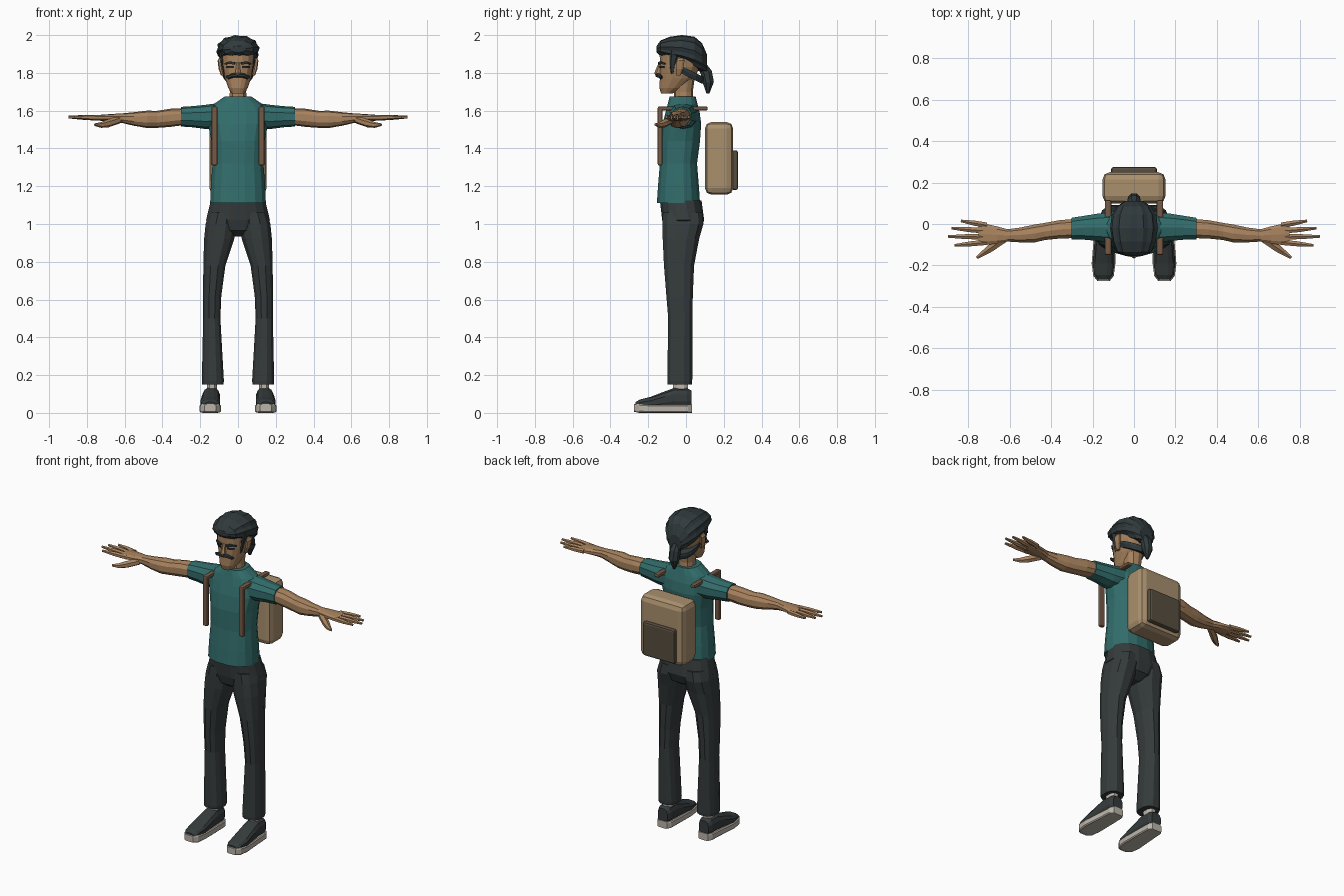
import bpy, bmesh, math
from mathutils import Vector


def material(name, r, g, b):
    m = bpy.data.materials.new(name)
    m.diffuse_color = (r, g, b, 1)
    return m


TEAL = material("teal_cloth", .032, .155, .15)
SKIN = material("tan_skin", .39, .225, .112)
TROUSER = material("charcoal_cloth", .036, .044, .045)
HAIR = material("dark_hair", .030, .042, .046)
CANVAS = material("canvas", .40, .28, .155)
POCKET = material("dark_canvas", .095, .075, .05)
STRAP = material("strap_brown", .18, .10, .06)
SOLE = material("pale_rubber", .50, .46, .40)
DARK = material("eye_dark", .012, .015, .018)


def skin_rings(name, rings, mat):
    """Bridge a list of closed point rings and cap both ends."""
    bm = bmesh.new()
    vs = [[bm.verts.new(p) for p in ring] for ring in rings]
    n = len(vs[0])
    for a, b in zip(vs, vs[1:]):
        for i in range(n):
            j = (i + 1) % n
            bm.faces.new((a[i], a[j], b[j], b[i]))
    bm.faces.new(vs[0])
    bm.faces.new(vs[-1])
    bmesh.ops.recalc_face_normals(bm, faces=bm.faces)
    me = bpy.data.meshes.new(name)
    bm.to_mesh(me)
    bm.free()
    me.materials.append(mat)
    ob = bpy.data.objects.new(name, me)
    bpy.context.collection.objects.link(ob)
    return ob


def loft(name, axis, sections, mat, n=12, power=2.4, side=1, tilt=0, ridge=0):
    """Sections: position on axis, two centres, two radii (in x, y, z order)."""
    rings = []
    for pos, ca, cb, ra, rb in sections:
        ring = []
        for i in range(n):
            t = 2 * math.pi * (i + .5) / n
            c, s = math.cos(t), math.sin(t)
            k = 1 - ridge * (i % 2)
            a = ca + k * ra * math.copysign(abs(c) ** (2 / power), c)
            b = cb + k * rb * math.copysign(abs(s) ** (2 / power), s)
            p = {'x': (pos, a, b), 'y': (a, pos, b), 'z': (a, b, pos + tilt * (b - cb))}[axis]
            ring.append((p[0] * side, p[1], p[2]))
        rings.append(ring)
    return skin_rings(name, rings, mat)


def tube(name, points, radii, mat, n=6, side=1, up=(0, 0, 1)):
    """Tapered tube along a short path."""
    pts = [Vector((p[0] * side, p[1], p[2])) for p in points]
    rings = []
    for i, (p, r) in enumerate(zip(pts, radii)):
        d = (pts[min(i + 1, len(pts) - 1)] - pts[max(i - 1, 0)]).normalized()
        u = d.cross(Vector(up)).normalized()
        v = u.cross(d)
        rings.append([p + r * (u * math.cos(t) + v * math.sin(t))
                      for t in (2 * math.pi * (k + .5) / n for k in range(n))])
    return skin_rings(name, rings, mat)


def box(name, lo, hi, mat, bevel, segments=2):
    bpy.ops.mesh.primitive_cube_add(size=1, location=[(a + b) / 2 for a, b in zip(lo, hi)])
    ob = bpy.context.object
    ob.name = name
    ob.scale = [b - a for a, b in zip(lo, hi)]
    bpy.ops.object.transform_apply(location=False, rotation=False, scale=True)
    mod = ob.modifiers.new("rounded", 'BEVEL')
    mod.width, mod.segments = bevel, segments
    ob.data.materials.append(mat)
    return ob


# Shirt and hips
loft("shirt", 'z', [(1.11, 0, -.04, .150, .116), (1.2, 0, -.04, .146, .110),
                    (1.32, 0, -.04, .137, .100), (1.44, 0, -.032, .143, .108),
                    (1.53, 0, -.022, .162, .104), (1.59, 0, -.018, .165, .092),
                    (1.635, 0, -.018, .13, .08), (1.675, 0, -.018, .072, .07)], TEAL, 16)
loft("hips", 'z', [(.935, 0, -.02, .045, .05), (.965, 0, -.018, .12, .095),
                   (1.02, 0, -.015, .172, .113), (1.125, 0, -.028, .146, .112)], TROUSER, 16)

# Neck, head and nose
loft("neck", 'z', [(1.63, 0, -.012, .05, .053), (1.70, 0, -.014, .045, .05),
                   (1.80, 0, -.01, .055, .06)], SKIN, 10)
loft("head", 'z', [(1.69, 0, -.102, .034, .03), (1.72, 0, -.08, .052, .062),
                   (1.77, 0, -.048, .070, .092), (1.83, 0, -.032, .086, .108),
                   (1.90, 0, -.027, .092, .114), (1.96, 0, -.025, .07, .085)], SKIN, 16)
loft("nose", 'z', [(1.788, 0, -.14, .016, .022), (1.80, 0, -.142, .016, .026),
                   (1.855, 0, -.132, .008, .012)], SKIN, 6)

# Swept-back hair, nape band and ponytail
loft("swept_hair", 'y', [(-.155, 0, 1.925, .04, .018), (-.135, 0, 1.93, .085, .042),
                         (-.085, 0, 1.928, .105, .064), (-.02, 0, 1.922, .116, .079),
                         (.045, 0, 1.905, .108, .087), (.085, 0, 1.88, .083, .078),
                         (.11, 0, 1.85, .045, .05)], HAIR, 24, 2.1, ridge=.07)
loft("nape_hair", 'z', [(1.785, 0, 0, .08, .088), (1.81, 0, 0, .09, .095),
                        (1.825, 0, 0, .09, .095)], HAIR, 16, 2.2, tilt=-.5)
tube("ponytail", [(0, .085, 1.84), (0, .108, 1.80), (0, .118, 1.75), (0, .116, 1.69)],
     (.025, .033, .032, .008), HAIR, 8, up=(1, 0, 0))

# Backpack with pocket
box("backpack", (-.152, .10, 1.155), (.152, .25, 1.54), CANVAS, .035)
box("backpack_pocket", (-.11, .24, 1.18), (.11, .275, 1.39), POCKET, .011)

for s, tag in ((-1, "left"), (1, "right")):
    # Sleeve, arm and hand
    loft(tag + "_sleeve", 'x', [(.09, -.016, 1.572, .078, .07), (.18, -.016, 1.567, .068, .063),
                                (.24, -.018, 1.568, .06, .056), (.302, -.022, 1.568, .054, .052)],
         TEAL, 10, side=s)
    loft(tag + "_arm", 'x', [(.29, -.022, 1.568, .048, .045), (.36, -.026, 1.562, .046, .048),
                             (.43, -.036, 1.554, .043, .045), (.48, -.046, 1.554, .045, .046),
                             (.55, -.053, 1.556, .037, .036), (.61, -.055, 1.56, .031, .026),
                             (.66, -.053, 1.562, .043, .021), (.72, -.05, 1.562, .054, .017),
                             (.75, -.048, 1.563, .047, .012)], SKIN, 10, side=s)
    for name, y0, x1, y1 in (("little", -.006, .835, .015), ("ring", -.034, .88, -.02),
                             ("middle", -.062, .898, -.06), ("index", -.088, .865, -.103)):
        tube(f"{tag}_{name}_finger", [(.71, y0, 1.562), ((.71 + x1) / 2, (y0 + y1) / 2, 1.564),
                                      (x1, y1, 1.566)], (.015, .014, .007), SKIN, side=s)
    tube(tag + "_thumb", [(.63, -.075, 1.552), (.69, -.115, 1.532), (.725, -.14, 1.524),
                          (.758, -.163, 1.526)], (.02, .021, .015, .007), SKIN, side=s)

    # Trouser leg
    loft(tag + "_trouser_leg", 'z', [(.15, .133, -.033, .058, .066), (.17, .133, -.033, .06, .068),
                                     (.5, .139, -.03, .047, .066), (.62, .137, -.034, .05, .072),
                                     (.78, .125, -.037, .06, .082), (.92, .1, -.027, .082, .099),
                                     (1.0, .09, -.016, .084, .111), (1.06, .08, -.018, .076, .108)],
         TROUSER, 12, side=s)

    # Sock, shoe and sole
    loft(tag + "_sock", 'z', [(.09, .14, -.03, .03, .042), (.18, .136, -.03, .028, .042)],
         SOLE, 8, side=s)
    loft(tag + "_shoe", 'y', [(.028, .142, .075, .034, .045), (.005, .142, .08, .045, .052),
                              (-.06, .142, .08, .047, .054), (-.11, .144, .07, .05, .046),
                              (-.19, .147, .052, .054, .033), (-.245, .147, .047, .046, .024),
                              (-.268, .147, .042, .028, .015)], TROUSER, 12, 2.6, side=s)
    loft(tag + "_sole", 'y', [(.032, .142, .0225, .034, .0225), (.01, .142, .0225, .048, .0225),
                              (-.07, .143, .0225, .052, .0225), (-.19, .147, .0225, .058, .0225),
                              (-.25, .147, .025, .05, .025), (-.275, .147, .026, .03, .02)],
         SOLE, 12, 6, side=s)

    # Ear, sideburn and face details
    loft(tag + "_ear", 'z', [(1.785, .082, -.04, .008, .012), (1.82, .092, -.034, .011, .02),
                             (1.865, .098, -.028, .011, .022), (1.88, .094, -.03, .006, .012)],
         SKIN, 8, side=s)
    loft(tag + "_sideburn", 'z', [(1.795, .069, -.072, .008, .01), (1.84, .08, -.07, .008, .016),
                                  (1.92, .092, -.06, .012, .03)], HAIR, 6, side=s)
    tube(tag + "_eyebrow", [(.016, -.143, 1.85), (.045, -.134, 1.854), (.07, -.112, 1.848)],
         (.008, .009, .005), HAIR, 4, s)
    tube(tag + "_eye", [(.02, -.136, 1.831), (.04, -.13, 1.831), (.06, -.114, 1.831)],
         (.007, .008, .006), DARK, 4, s)
    tube(tag + "_moustache", [(0, -.15, 1.787), (.03, -.145, 1.786), (.05, -.133, 1.776),
                              (.062, -.135, 1.782)], (.012, .012, .010, .005), HAIR, 6, s)

    # Shoulder strap: front bar and top bar
    x0, x1 = sorted((s * .109, s * .141))
    box(tag + "_front_strap", (x0, -.15, 1.31), (x1, -.125, 1.622), STRAP, .008)
    box(tag + "_top_strap", (x0, -.145, 1.60), (x1, .115, 1.622), STRAP, .008)
